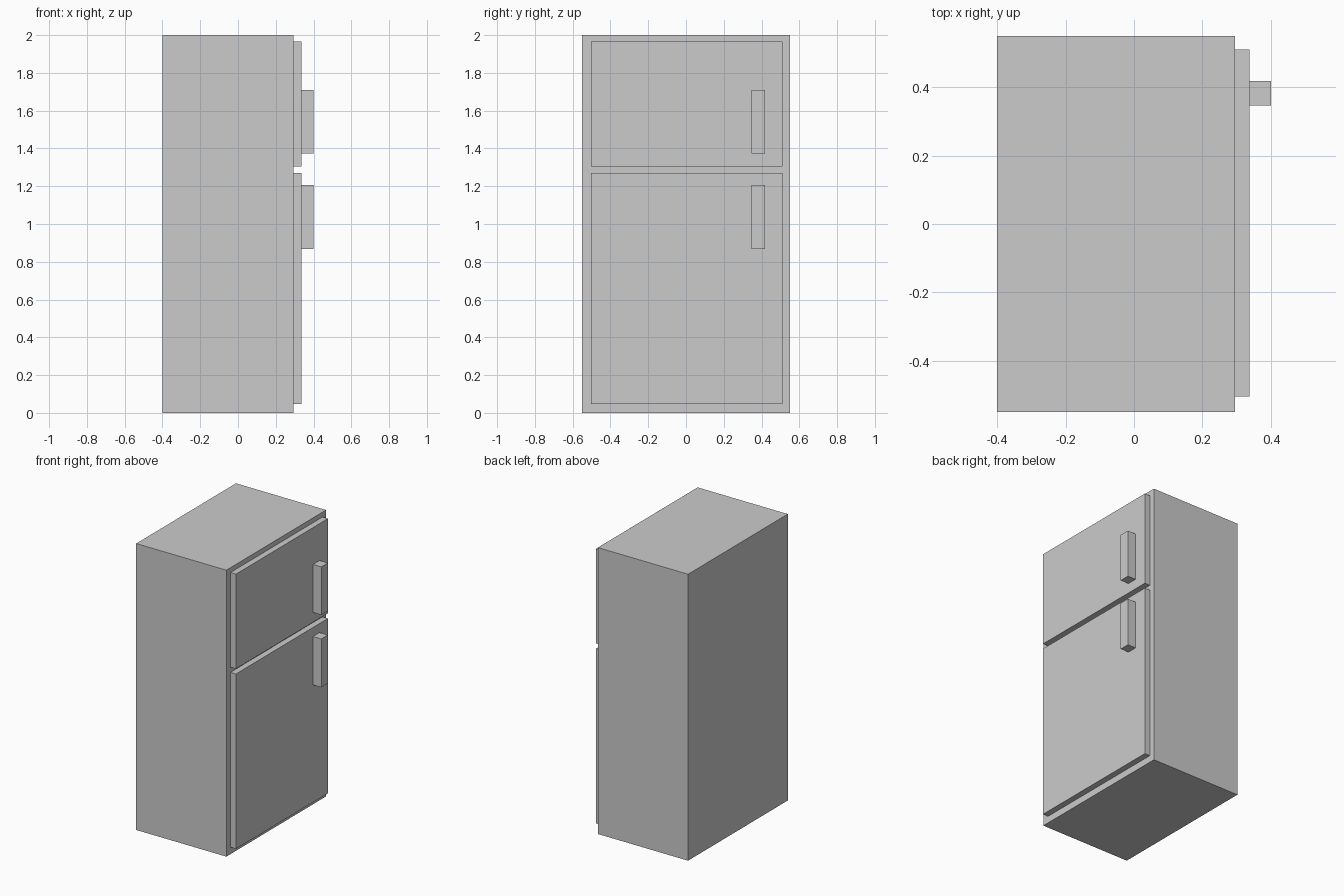
import bpy

if "Cube" in bpy.data.objects:
    bpy.data.objects.remove(bpy.data.objects["Cube"])


def box(name, x, y, z):
    """Add a box spanning the given (min, max) ranges."""
    spans = (x, y, z)
    bpy.ops.mesh.primitive_cube_add(size=1, location=[(a + b) / 2 for a, b in spans])
    obj = bpy.context.object
    obj.name = name
    obj.scale = [b - a for a, b in spans]
    bpy.ops.object.transform_apply(location=False, rotation=False, scale=True)
    return obj


BODY_X = (-0.401, 0.295)
DOOR_X = (0.295, 0.337)
HANDLE_X = (0.337, 0.401)
DOOR_Y = (-0.504, 0.51)
HANDLE_Y = (0.346, 0.418)

# Cabinet
box("fridge_cabinet", BODY_X, (-0.55, 0.55), (0, 2))

# Doors, each with a block handle
for part, door_z, handle_z in (
    ("freezer", (1.305, 1.966), (1.374, 1.709)),
    ("fridge", (0.048, 1.269), (0.868, 1.206)),
):
    box(part + "_door", DOOR_X, DOOR_Y, door_z)
    box(part + "_handle", HANDLE_X, HANDLE_Y, handle_z)
